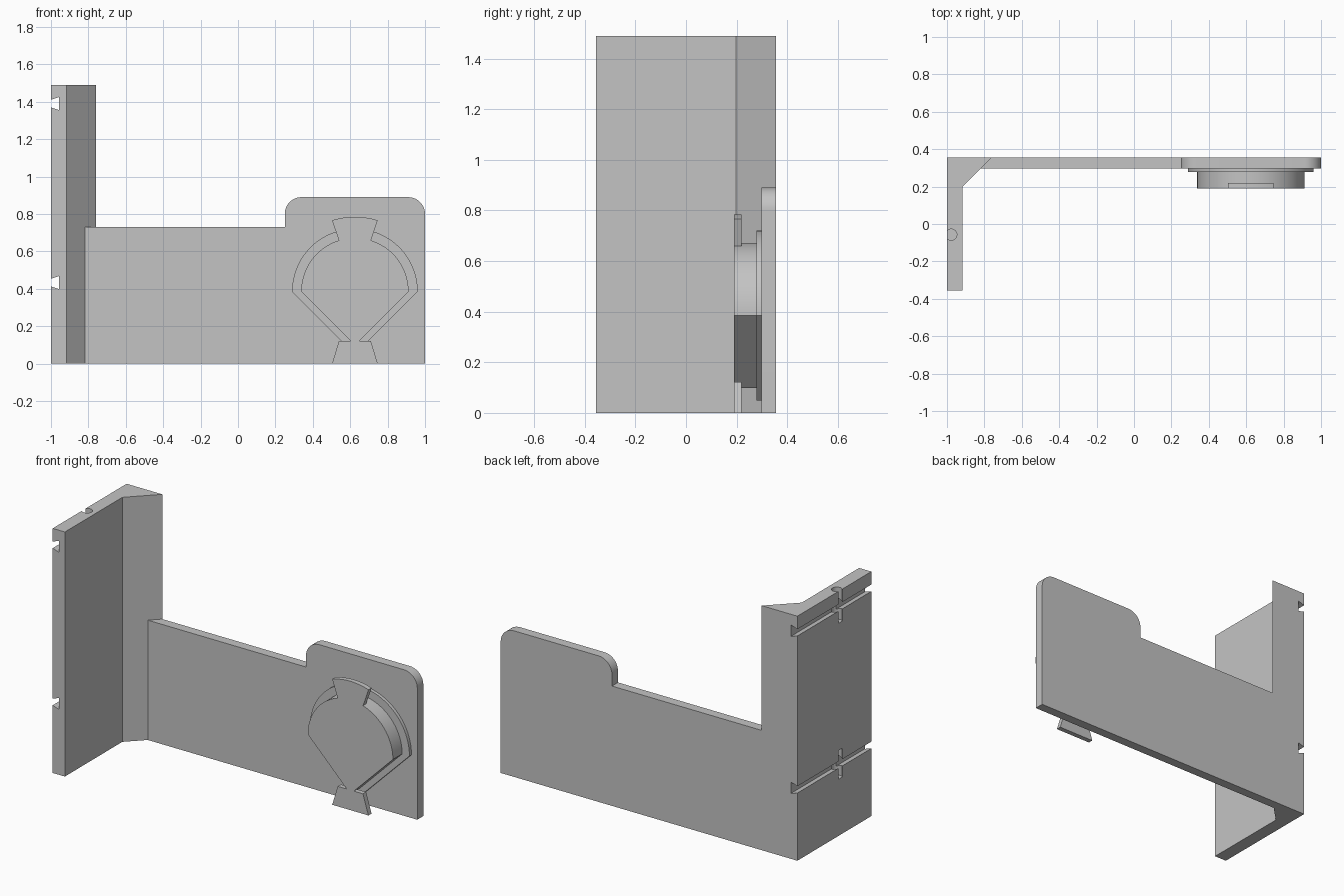
import bpy, bmesh
from math import sin, cos, asin, pi, radians
from mathutils import Vector

old = bpy.data.objects.get("Cube")
if old:
    bpy.data.objects.remove(old, do_unlink=True)

grey = bpy.data.materials.new("plain grey")
grey.use_nodes = True
colour = (0.55, 0.55, 0.55, 1)
grey.diffuse_color = colour
grey.node_tree.nodes["Principled BSDF"].inputs["Base Color"].default_value = colour


def prism(name, points, low, high, axis):
    """Extrude a profile: (x, y) along z, or (x, z) along y."""
    place = (lambda a, b: (a, b, low)) if axis == "z" else (lambda a, b: (a, low, b))
    step = Vector((0, 0, high - low)) if axis == "z" else Vector((0, high - low, 0))
    bm = bmesh.new()
    face = bm.faces.new([bm.verts.new(place(a, b)) for a, b in points])
    top = bmesh.ops.extrude_face_region(bm, geom=[face])["geom"]
    bmesh.ops.translate(bm, vec=step, verts=[v for v in top if isinstance(v, bmesh.types.BMVert)])
    bmesh.ops.recalc_face_normals(bm, faces=bm.faces)
    mesh = bpy.data.meshes.new(name)
    bm.to_mesh(mesh)
    bm.free()
    mesh.materials.append(grey)
    ob = bpy.data.objects.new(name, mesh)
    bpy.context.collection.objects.link(ob)
    return ob


def arc(cx, cz, r, start, end, steps=12):
    angles = [start + (end - start) * i / steps for i in range(steps + 1)]
    return [(cx + r * cos(a), cz + r * sin(a)) for a in angles]


def combine(ob, other, operation):
    mod = ob.modifiers.new(operation.lower(), "BOOLEAN")
    mod.operation, mod.object, mod.solver = operation, other, "EXACT"
    bpy.context.view_layer.objects.active = ob
    bpy.ops.object.modifier_apply(modifier=mod.name)
    bpy.data.objects.remove(other, do_unlink=True)


def smooth(ob):
    bpy.ops.object.select_all(action="DESELECT")
    ob.select_set(True)
    bpy.context.view_layer.objects.active = ob
    bpy.ops.object.shade_smooth_by_angle(angle=radians(30))


HALF, HEIGHT = 0.356, 1.49

# Tall side wall with its diagonal corner brace
bracket = prism("bracket", [(-1, -HALF), (-0.918, -HALF), (-0.918, 0.197),
                            (-0.759, HALF), (-1, HALF)], 0, HEIGHT, "z")

# Back plate with the raised, rounded end
outline = [(-0.9, 0), (1, 0)]
outline += arc(0.91, 0.8, 0.09, 0, pi / 2)
outline += arc(0.34, 0.8, 0.09, pi / 2, pi)
outline += [(0.25, 0.73), (-0.9, 0.73)]
combine(bracket, prism("plate", outline, 0.298, HALF, "y"), "UNION")

# Dovetail grooves and keyhole channels in the outer wall
for z, low, high in ((1.39, 1.295, 1.6), (0.433, 0.345, 0.52)):
    groove = [(-1.02, z - 0.014), (-0.956, z - 0.035), (-0.956, z + 0.035), (-1.02, z + 0.014)]
    combine(bracket, prism("groove_cutter", groove, -0.5, 0.5, "y"), "DIFFERENCE")
    hole = arc(-0.977, -0.057, 0.03, 0, 2 * pi, 24)[:-1]
    combine(bracket, prism("channel_cutter", hole, low, high, "z"), "DIFFERENCE")
smooth(bracket)

# Teardrop mount: wide flange and narrower body
CX, CZ = 0.625, 0.385


def teardrop(name, r, front):
    return prism(name, arc(CX, CZ, r, 0, pi, 48) + [(CX, CZ - r)], front, 0.305, "y")


flange = teardrop("mount_flange", 0.336, 0.278)
body = teardrop("mount_body", 0.287, 0.189)

# Flared tabs above and below the body
half = asin(0.122 / 0.4)
upper = [(CX - 0.066, 0.6), (CX + 0.066, 0.6)]
upper += arc(CX, CZ, 0.4, pi / 2 - half, pi / 2 + half)
lower = [(CX - 0.122, 0), (CX + 0.122, 0), (CX + 0.085, 0.122), (CX - 0.085, 0.122)]
for tab in (upper, lower):
    combine(body, prism("tab", tab, 0.189, 0.219, "y"), "UNION")
smooth(flange)
smooth(body)
